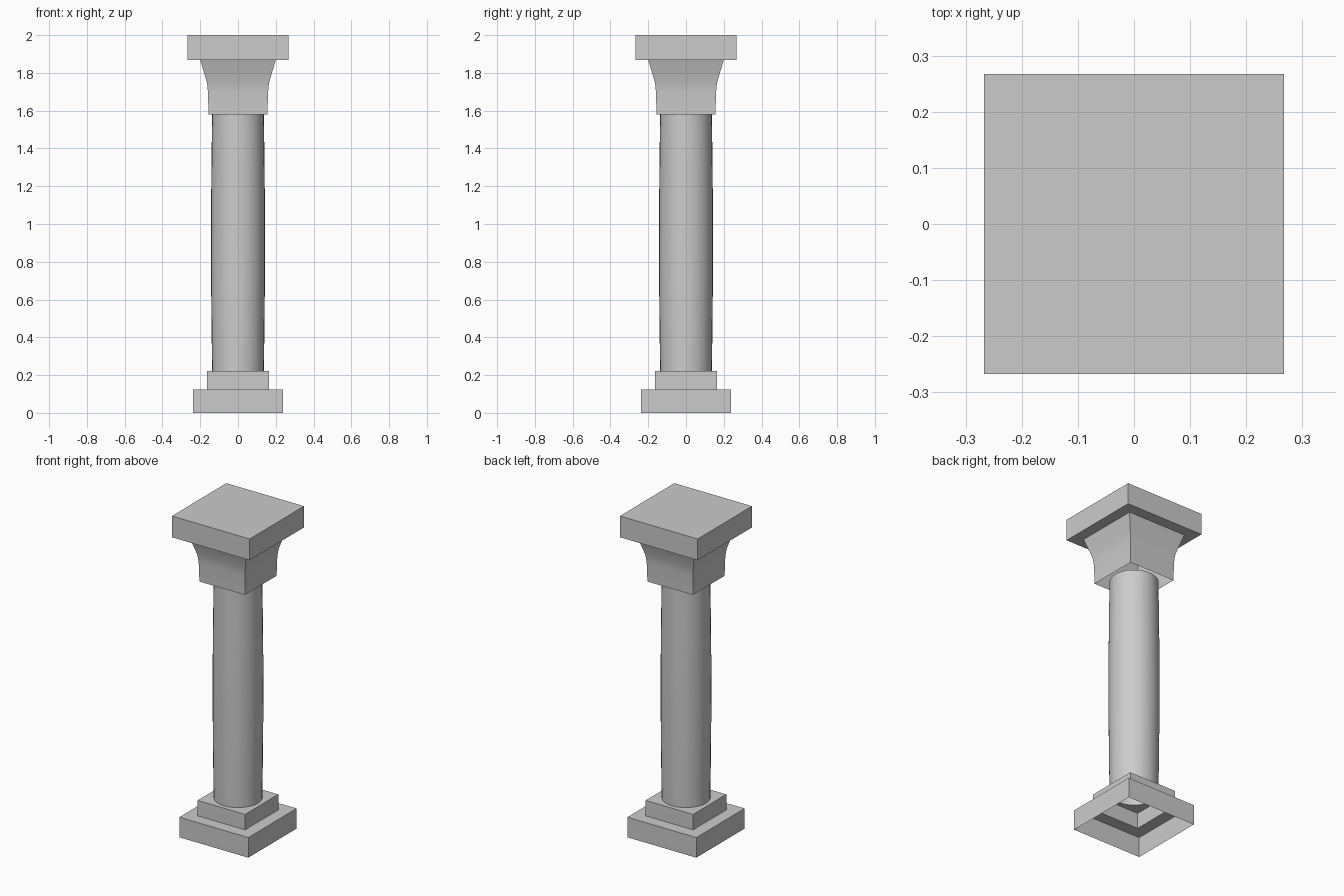
import bpy
import bmesh
from math import cos, sin, pi, radians

default = bpy.data.objects.get("Cube")
if default:
    bpy.data.objects.remove(default, do_unlink=True)

stone = bpy.data.materials.new("grey_stone")
stone.use_nodes = True
GREY = (0.6, 0.6, 0.6, 1)
stone.diffuse_color = GREY
stone.node_tree.nodes["Principled BSDF"].inputs["Base Color"].default_value = GREY


def square(bm, half, z, sides=4):
    """Ring of points on a square, starting at a corner."""
    ring = []
    for i in range(sides):
        a = pi / 4 + 2 * pi * i / sides
        c, s = cos(a), sin(a)
        k = half / max(abs(c), abs(s))
        ring.append(bm.verts.new((k * c, k * s, z)))
    return ring


def circle(bm, radius, z, sides=32):
    angles = [pi / 4 + 2 * pi * i / sides for i in range(sides)]
    return [bm.verts.new((radius * cos(a), radius * sin(a), z)) for a in angles]


def loft(bm, rings):
    """Skin consecutive rings, from bottom to top."""
    for low, high in zip(rings, rings[1:]):
        n = len(low)
        for i in range(n):
            j = (i + 1) % n
            bm.faces.new((low[i], low[j], high[j], high[i]))


def finish(bm, name, smooth=False):
    bmesh.ops.remove_doubles(bm, verts=bm.verts, dist=0.0001)
    mesh = bpy.data.meshes.new(name)
    bm.to_mesh(mesh)
    bm.free()
    mesh.materials.append(stone)
    obj = bpy.data.objects.new(name, mesh)
    bpy.context.collection.objects.link(obj)
    if smooth:
        bpy.ops.object.select_all(action="DESELECT")
        obj.select_set(True)
        bpy.context.view_layer.objects.active = obj
        bpy.ops.object.shade_smooth_by_angle(angle=radians(30))


BASE, BLOCK, SLAB = 0.237, 0.163, 0.267
STEP, SHAFT_LOW, SHAFT_TOP, CAP_TOP = 0.125, 0.221, 1.58, 1.868
R_END, SWELL = 0.137, 0.006

# Lower plinth: hollow underneath, with a ledge in to the upper block
bm = bmesh.new()
loft(bm, [square(bm, BASE, 0), square(bm, BASE, STEP), square(bm, BLOCK, STEP)])
finish(bm, "lower_plinth")

# Upper plinth: hollow, its top ledge meets the round shaft
bm = bmesh.new()
loft(bm, [square(bm, BLOCK, STEP), square(bm, BLOCK, SHAFT_LOW)])
loft(bm, [square(bm, BLOCK, SHAFT_LOW, 32), circle(bm, R_END, SHAFT_LOW)])
finish(bm, "upper_plinth")

# Shaft: slight swelling toward the middle
bm = bmesh.new()
rings = []
for i in range(9):
    t = i / 8
    z = SHAFT_LOW + t * (SHAFT_TOP - SHAFT_LOW)
    rings.append(circle(bm, R_END + SWELL * sin(pi * t), z))
loft(bm, rings)
finish(bm, "shaft", smooth=True)

# Capital: flared square bell, open below around the shaft
bm = bmesh.new()
profile = [(0.156, SHAFT_TOP), (0.159, 1.7), (0.164, 1.746),
           (0.181, 1.806), (0.2, CAP_TOP)]
loft(bm, [square(bm, half, z) for half, z in profile])
finish(bm, "capital", smooth=True)

# Top slab
bm = bmesh.new()
bottom, top = square(bm, SLAB, CAP_TOP), square(bm, SLAB, 2)
loft(bm, [bottom, top])
bm.faces.new(top)
bm.faces.new(bottom[::-1])
finish(bm, "top_slab")
